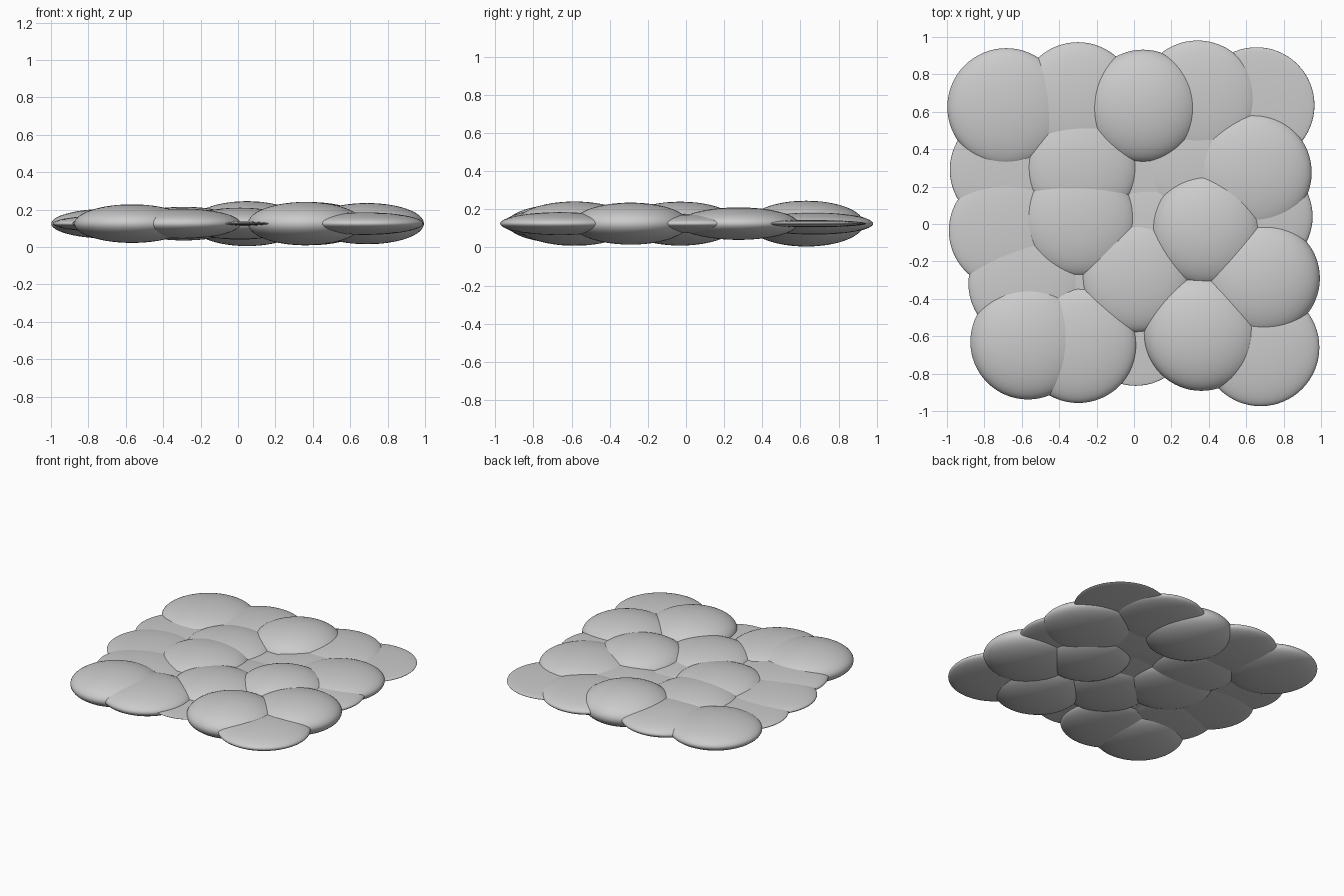
import bpy

MID_Z = 0.125  # all pebbles share one mid plane

# rows from back to front: (x, y, radius, half height) of each flattened pebble
rows = {
    "back": [(-0.683, 0.625, 0.315, 0.08), (-0.30, 0.66, 0.312, 0.065), (0.048, 0.63, 0.302, 0.12),
             (0.34, 0.667, 0.314, 0.058), (0.655, 0.635, 0.31, 0.02)],
    "mid_back": [(-0.675, 0.29, 0.31, 0.03), (-0.28, 0.30, 0.30, 0.08), (0.06, 0.30, 0.30, 0.025),
                 (0.34, 0.33, 0.30, 0.045), (0.637, 0.275, 0.313, 0.085)],
    "middle": [(-0.68, -0.035, 0.31, 0.044), (-0.29, 0.02, 0.303, 0.09), (0.07, -0.05, 0.29, 0.035),
               (0.39, -0.03, 0.30, 0.115), (0.65, 0.04, 0.305, 0.05)],
    "mid_front": [(-0.578, -0.32, 0.307, 0.05), (-0.29, -0.31, 0.30, 0.025), (0.01, -0.285, 0.295, 0.085),
                  (0.35, -0.31, 0.29, 0.03), (0.69, -0.29, 0.304, 0.11)],
    "front": [(-0.567, -0.63, 0.308, 0.103), (-0.298, -0.645, 0.312, 0.08), (0.01, -0.57, 0.295, 0.012),
              (0.36, -0.585, 0.307, 0.116), (0.677, -0.66, 0.314, 0.06)],
}


def pebble(name, x, y, radius, half_height):
    bpy.ops.mesh.primitive_uv_sphere_add(segments=64, ring_count=32, radius=1,
                                         location=(x, y, MID_Z))
    ob = bpy.context.object
    ob.name = name
    ob.scale = (radius, radius, half_height)
    bpy.ops.object.transform_apply(location=False, rotation=False, scale=True)
    bpy.ops.object.shade_smooth()


# overlapping flat pebbles forming a square mat
for row, items in rows.items():
    for i, item in enumerate(items):
        pebble(f"pebble_{row}_{i + 1}", *item)
